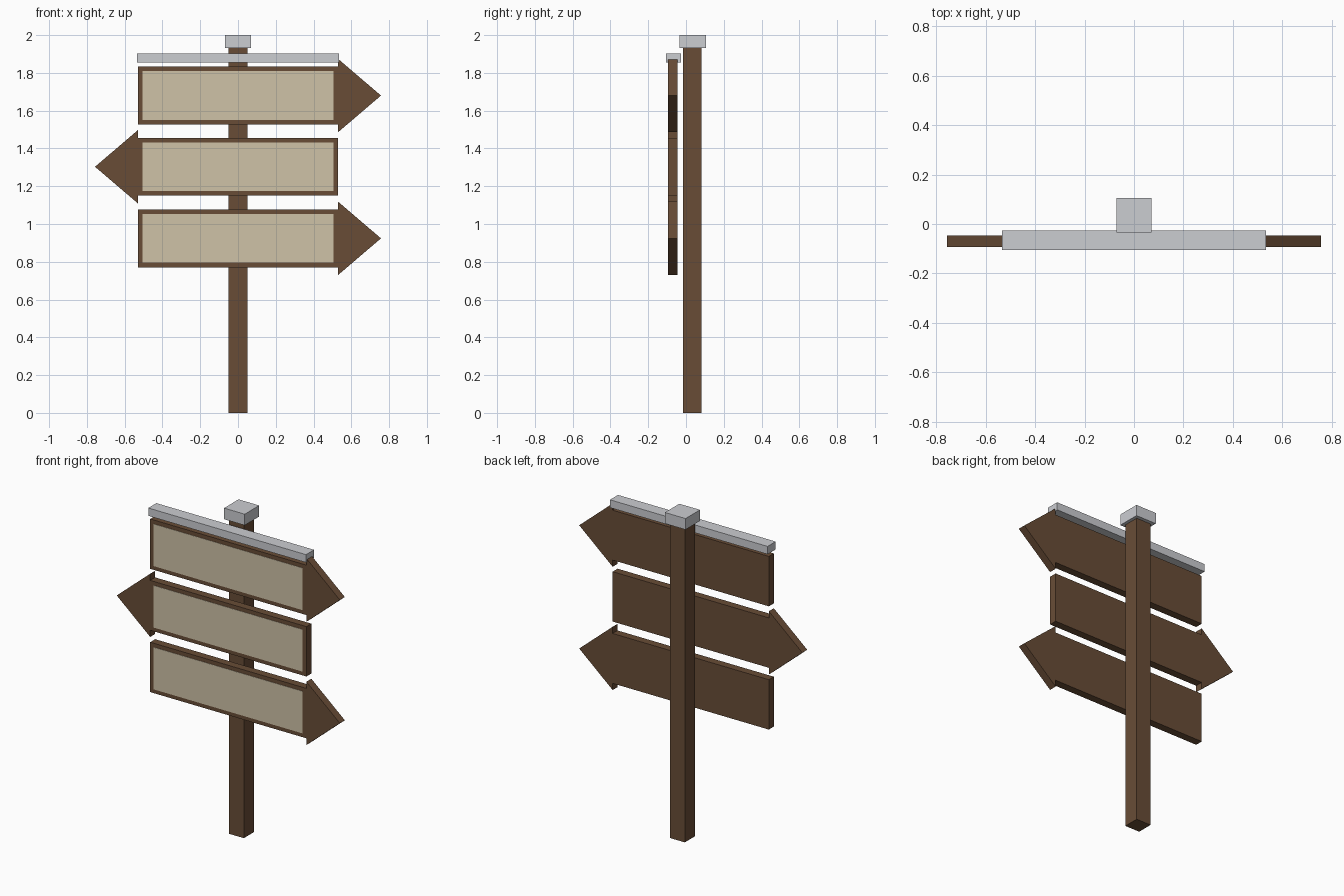
import bpy, bmesh
from mathutils import Vector

cube = bpy.data.objects.get("Cube")
if cube:
    bpy.data.objects.remove(cube, do_unlink=True)


def material(name, rgb):
    m = bpy.data.materials.new(name)
    m.use_nodes = True
    m.diffuse_color = (*rgb, 1)
    m.node_tree.nodes["Principled BSDF"].inputs["Base Color"].default_value = (*rgb, 1)
    return m


WOOD = material("brown wood", (0.14, 0.073, 0.037))
CREAM = material("cream panel", (0.62, 0.54, 0.39))
METAL = material("pale grey metal", (0.6, 0.61, 0.64))


def prism(name, outline, front, back, mat):
    """Extrude an x-z outline from y=front to y=back."""
    bm = bmesh.new()
    face = bm.faces.new([bm.verts.new((x, front, z)) for x, z in outline])
    result = bmesh.ops.extrude_face_region(bm, geom=[face])
    verts = [v for v in result["geom"] if isinstance(v, bmesh.types.BMVert)]
    bmesh.ops.translate(bm, verts=verts, vec=Vector((0, back - front, 0)))
    bmesh.ops.recalc_face_normals(bm, faces=bm.faces)
    mesh = bpy.data.meshes.new(name)
    bm.to_mesh(mesh)
    bm.free()
    mesh.materials.append(mat)
    obj = bpy.data.objects.new(name, mesh)
    bpy.context.collection.objects.link(obj)
    return obj


def box(name, half_width, front, back, bottom, top, mat):
    outline = [(-half_width, bottom), (half_width, bottom),
               (half_width, top), (-half_width, top)]
    return prism(name, outline, front, back, mat)


# Post and its square cap
box("post", 0.05, -0.015, 0.083, 0, 1.935, WOOD)
box("post_cap", 0.07, -0.035, 0.105, 1.932, 2, METAL)

# Metal strip above the top sign
box("top_strip", 0.535, -0.105, -0.027, 1.855, 1.903, METAL)

# Arrow signs, alternating direction
HALF_W, HALF_H, HEAD_H, TIP = 0.53, 0.153, 0.194, 0.757
FRONT, BACK = -0.094, -0.046
for label, z, side in (("upper", 1.68, 1), ("middle", 1.303, -1), ("lower", 0.924, 1)):
    arrow = [(-HALF_W, -HALF_H), (HALF_W, -HALF_H), (HALF_W, -HEAD_H), (TIP, 0),
             (HALF_W, HEAD_H), (HALF_W, HALF_H), (-HALF_W, HALF_H)]
    prism(label + "_arrow_board", [(side * x, z + h) for x, h in arrow], FRONT, BACK, WOOD)
    box(label + "_panel", 0.505, FRONT - 0.002, FRONT + 0.002, z - 0.129, z + 0.129, CREAM)
